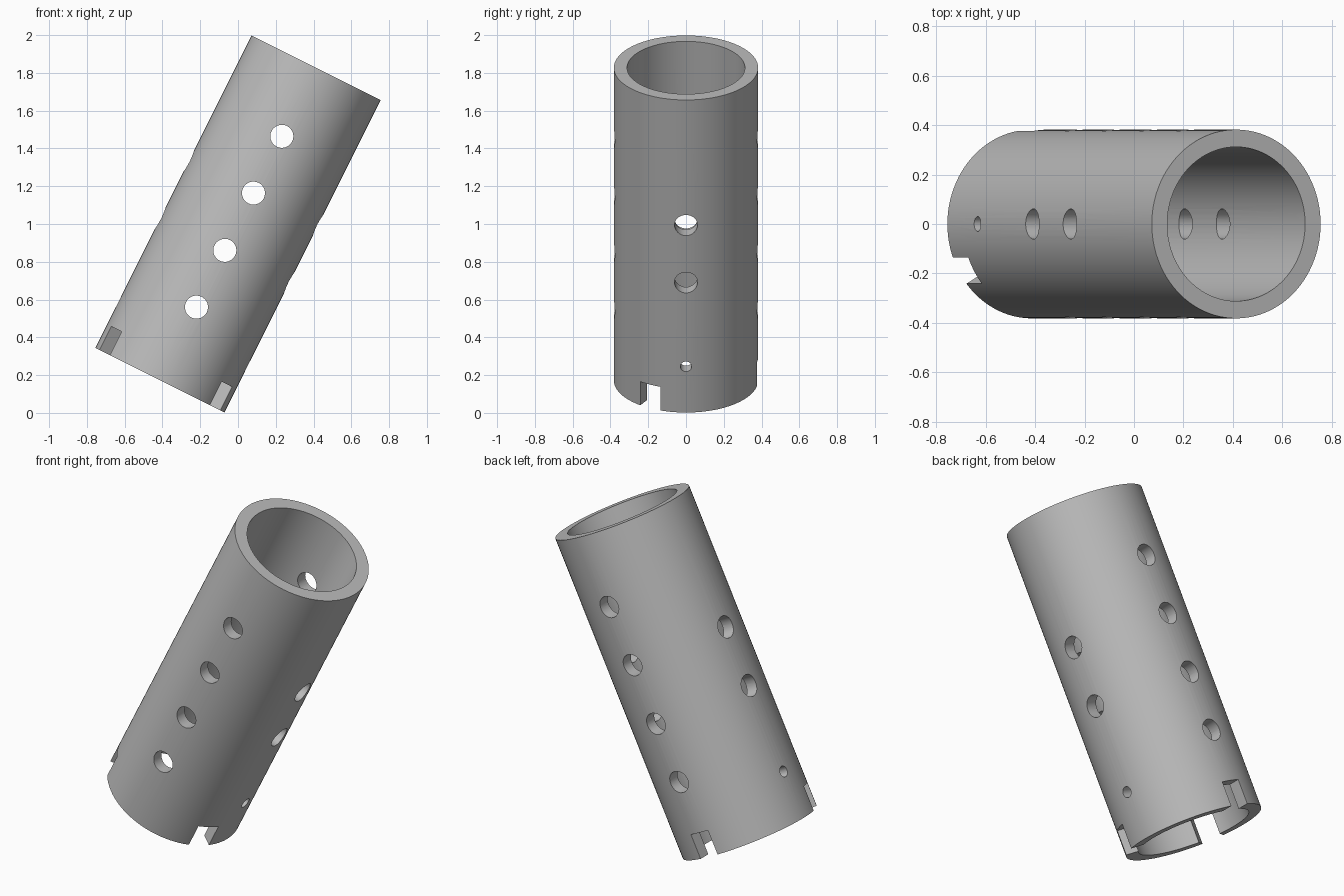
import bpy, bmesh, math
from mathutils import Matrix, Vector

if "Cube" in bpy.data.objects:
    bpy.data.objects.remove(bpy.data.objects["Cube"])

R_OUT, R_IN, LENGTH = 0.382, 0.312, 1.85
TILT = math.atan(0.5)
HALF = LENGTH / 2
SEGS = 96

grey = bpy.data.materials.new("plain grey")
grey.diffuse_color = (0.5, 0.5, 0.5, 1)
grey.use_nodes = True
grey.node_tree.nodes["Principled BSDF"].inputs["Base Color"].default_value = grey.diffuse_color


def new_object(name, bm):
    bmesh.ops.recalc_face_normals(bm, faces=bm.faces)
    me = bpy.data.meshes.new(name)
    bm.to_mesh(me)
    bm.free()
    me.materials.append(grey)
    ob = bpy.data.objects.new(name, me)
    bpy.context.collection.objects.link(ob)
    return ob


# Open tube: spin a rectangular wall section round the axis
bm = bmesh.new()
profile = [(R_IN, -HALF), (R_OUT, -HALF), (R_OUT, HALF), (R_IN, HALF)]
rings = []
for i in range(SEGS):
    a = 2 * math.pi * i / SEGS
    rings.append([bm.verts.new((r * math.cos(a), r * math.sin(a), z)) for r, z in profile])
for i in range(SEGS):
    p, q = rings[i], rings[(i + 1) % SEGS]
    for k in range(4):
        n = (k + 1) % 4
        bm.faces.new((p[k], q[k], q[n], p[n]))
tube = new_object("perforated_tube", bm)
bpy.context.view_layer.objects.active = tube
tube.select_set(True)


def cut(bm):
    cutter = new_object("cutter", bm)
    cutter.hide_render = True
    mod = tube.modifiers.new("cut", 'BOOLEAN')
    mod.operation = 'DIFFERENCE'
    mod.solver = 'EXACT'
    mod.object = cutter
    bpy.ops.object.modifier_apply(modifier=mod.name)
    bpy.data.objects.remove(cutter)


def drill(axis, height, radius):
    # Round hole straight through both walls
    bm = bmesh.new()
    turn = Matrix.Rotation(math.pi / 2, 4, 'X' if axis == 'Y' else 'Y')
    bmesh.ops.create_cone(bm, cap_ends=True, segments=32, radius1=radius, radius2=radius,
                          depth=1.2, matrix=Matrix.Translation((0, 0, height)) @ turn)
    cut(bm)


# Four cross holes front to back, two side to side, one small pin hole
for z in (0.519, 0.183, -0.156, -0.492):
    drill('Y', z, 0.061)
for z in (0.183, -0.156):
    drill('X', z, 0.061)
drill('X', -0.653, 0.03)

# Three slots in the lower rim
for deg in (-30, 90, 210):
    bm = bmesh.new()
    bmesh.ops.create_cube(bm, size=1, matrix=Matrix.Rotation(math.radians(deg), 4, 'Z')
                          @ Matrix.Translation((0.35, 0, -HALF))
                          @ Matrix.Diagonal((0.3, 0.123, 0.28, 1)))
    cut(bm)

# Lean the tube and centre it above the ground
tube.data.transform(Matrix.Translation((0, 0, 1)) @ Matrix.Rotation(TILT, 4, 'Y'))
bpy.ops.object.shade_smooth_by_angle(angle=math.radians(30))
